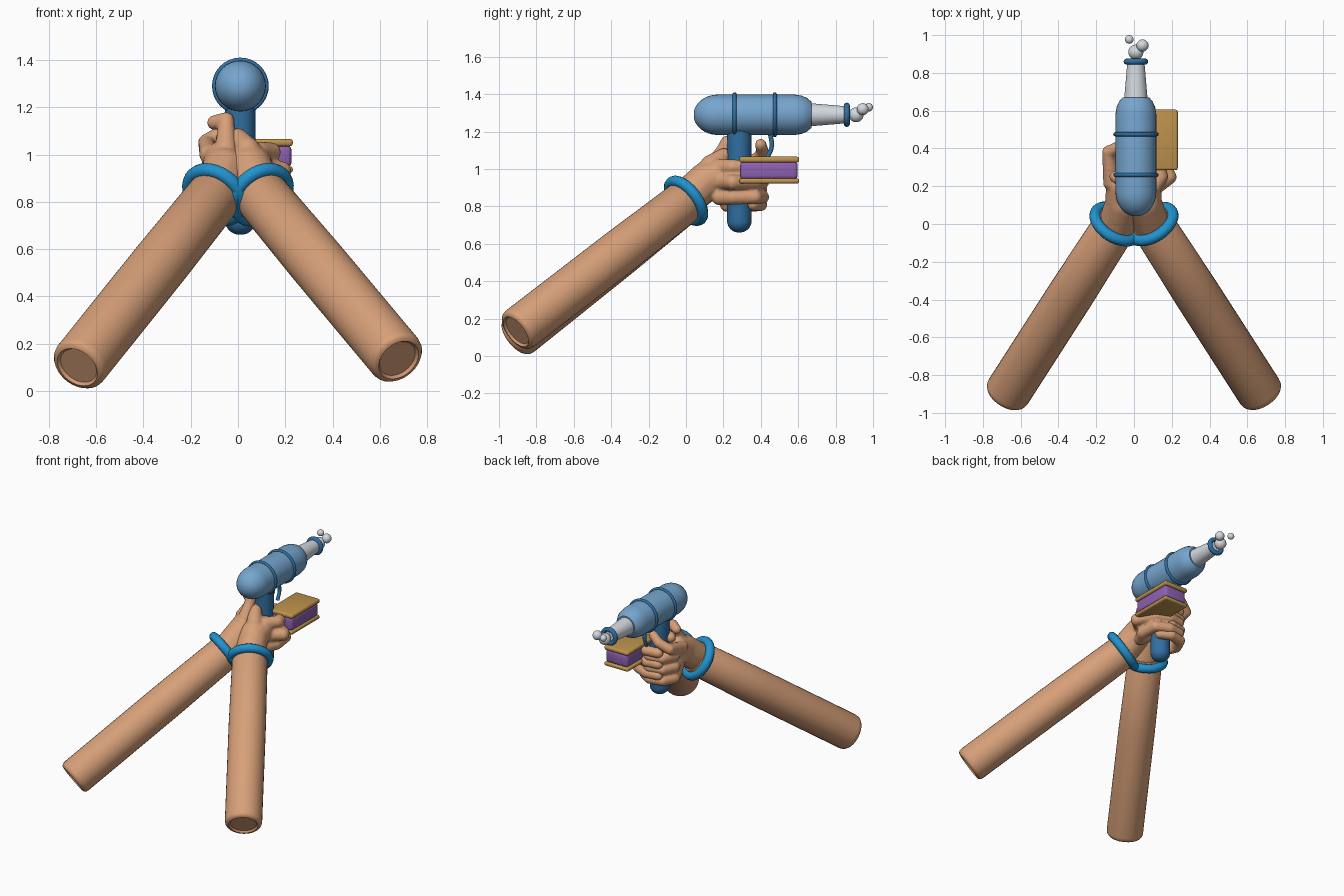
import bpy, bmesh, math
from mathutils import Vector

if bpy.data.objects.get("Cube"):
    bpy.data.objects.remove(bpy.data.objects["Cube"], do_unlink=True)


def material(name, rgb):
    m = bpy.data.materials.new(name)
    m.use_nodes = True
    m.diffuse_color = (*rgb, 1)
    m.node_tree.nodes["Principled BSDF"].inputs["Base Color"].default_value = (*rgb, 1)
    return m


SKIN = material("skin", (0.68, 0.35, 0.19))
BODY = material("light_blue", (0.18, 0.38, 0.62))
DARK = material("dark_blue", (0.03, 0.16, 0.36))
CUFF = material("bright_blue", (0.015, 0.29, 0.62))
PALE = material("pale_grey", (0.66, 0.70, 0.75))
GOLD = material("tan_cover", (0.52, 0.29, 0.075))
PURPLE = material("purple", (0.27, 0.12, 0.44))


def finish(name, bm, mat, angle=40):
    bmesh.ops.recalc_face_normals(bm, faces=bm.faces)
    mesh = bpy.data.meshes.new(name)
    bm.to_mesh(mesh)
    bm.free()
    ob = bpy.data.objects.new(name, mesh)
    bpy.context.collection.objects.link(ob)
    mesh.materials.append(mat)
    bpy.ops.object.select_all(action='DESELECT')
    ob.select_set(True)
    bpy.context.view_layer.objects.active = ob
    bpy.ops.object.shade_smooth_by_angle(angle=math.radians(angle))
    return ob


def lathe(name, profile, origin, axis, mat, closed=False, n=32):
    """Spin (radius, distance) points about an axis; ends are capped."""
    rot = Vector(axis).to_track_quat('Z', 'Y')
    bm = bmesh.new()
    rings = []
    for r, h in profile:
        turn = [2 * math.pi * i / n for i in range(n)]
        rings.append([bm.verts.new(Vector(origin) + rot @ Vector(
            (r * math.cos(a), r * math.sin(a), h))) for a in turn])
    pairs = list(zip(rings, rings[1:]))
    if closed:
        pairs.append((rings[-1], rings[0]))
    else:
        bm.faces.new(rings[0])
        bm.faces.new(rings[-1])
    for a, b in pairs:
        for i in range(n):
            j = (i + 1) % n
            bm.faces.new((a[i], a[j], b[j], b[i]))
    return finish(name, bm, mat)


def ring(name, origin, axis, major, minor, mat):
    steps = [2 * math.pi * i / 12 for i in range(12)]
    return lathe(name, [(major + minor * math.cos(a), minor * math.sin(a)) for a in steps],
                 origin, axis, mat, closed=True)


def dome(radius, length, steps=8):
    return [(radius * math.sin(t * math.pi / 2 / steps),
             length * (1 - math.cos(t * math.pi / 2 / steps)))
            for t in range(1, steps + 1)]


def ball(name, centre, radius, mat):
    bm = bmesh.new()
    bmesh.ops.create_uvsphere(bm, u_segments=20, v_segments=12, radius=radius)
    bmesh.ops.translate(bm, vec=centre, verts=bm.verts)
    return finish(name, bm, mat)


def box(name, lo, hi, mat, bevel):
    bm = bmesh.new()
    bmesh.ops.create_cube(bm, size=1)
    lo, hi = Vector(lo), Vector(hi)
    bmesh.ops.scale(bm, vec=hi - lo, verts=bm.verts)
    bmesh.ops.translate(bm, vec=(lo + hi) / 2, verts=bm.verts)
    bmesh.ops.bevel(bm, geom=bm.edges[:], offset=bevel, segments=3,
                    profile=0.5, affect='EDGES')
    return finish(name, bm, mat)


def blended(name, chains, mat):
    """Fuse chains of (x, y, z, radius) points into one soft mesh."""
    bm = bmesh.new()
    for chain in chains:
        pts = [Vector(p) for p in chain]
        for a, b in zip(pts, pts[1:]):
            for k in range(7):
                p = a.lerp(b, k / 6)
                made = bmesh.ops.create_uvsphere(bm, u_segments=14, v_segments=8, radius=p[3])
                bmesh.ops.translate(bm, vec=p.xyz, verts=made["verts"])
    ob = finish(name, bm, mat)
    remesh = ob.modifiers.new("fuse", 'REMESH')
    remesh.mode = 'VOXEL'
    remesh.voxel_size = 0.009
    remesh.use_smooth_shade = True
    soften = ob.modifiers.new("soften", 'SMOOTH')
    soften.factor = 0.5
    soften.iterations = 4
    return ob


# Forearms and wrist bands
for side, s, drop in (("right", -1, 0.0), ("left", 1, 0.03)):
    end = Vector((s * 0.68, -0.91, 0.10 + drop))
    wrist = Vector((s * 0.095, 0.0, 0.83))
    axis = wrist - end
    L = axis.length
    lathe(side + "_forearm",
          [(0.085, 0.012), (0.095, 0), (0.11, 0.004), (0.119, 0.016), (0.122, 0.035),
           (0.122, L * 0.6), (0.116, L), (0.10, L + 0.03)], end, axis, SKIN)
    ring(side + "_wrist_band", wrist, axis, 0.125, 0.03, CUFF)

# Right hand wrapped round the grip
right = [[(-0.09, 0.0, 0.84, 0.10), (-0.055, 0.11, 0.93, 0.10), (-0.075, 0.20, 0.98, 0.075)],
         [(-0.08, 0.2, 0.98, 0.07), (-0.07, 0.22, 0.86, 0.06)],
         [(-0.05, 0.15, 1.02, 0.05), (-0.05, 0.20, 1.10, 0.038), (-0.05, 0.22, 1.145, 0.035),
          (-0.10, 0.25, 1.135, 0.032)],
         [(-0.12, 0.22, 1.00, 0.045), (-0.135, 0.38, 1.05, 0.036), (-0.07, 0.41, 1.09, 0.034),
          (-0.02, 0.40, 1.13, 0.032)]]
for z in (0.81, 0.89, 0.97):
    right.append([(-0.08, 0.22, z, 0.04), (-0.115, 0.30, z, 0.04), (-0.08, 0.38, z, 0.037),
                  (0.01, 0.40, z, 0.036), (0.08, 0.36, z, 0.033)])
blended("right_hand", right, SKIN)

# Left hand overlapping from the other side
left = [[(0.09, 0.0, 0.84, 0.10), (0.05, 0.11, 0.94, 0.10), (0.075, 0.20, 0.98, 0.07)],
        [(0.08, 0.2, 0.98, 0.065), (0.07, 0.22, 0.87, 0.055)],
        [(0.04, 0.13, 1.02, 0.055), (0.0, 0.20, 1.07, 0.042), (-0.06, 0.26, 1.07, 0.035)]]
for z, out in ((0.85, 0.13), (0.93, 0.185), (1.01, 0.14)):
    left.append([(0.09, 0.18, z, 0.045), (out, 0.25, z, 0.042), (0.12, 0.37, z, 0.038),
                 (0.03, 0.41, z, 0.036), (-0.06, 0.40, z, 0.034)])
blended("left_hand", left, SKIN)

# Grip with rounded foot
grip = dome(0.065, 0.06) + [(0.065, 0.56)]
lathe("grip", grip, (0.01, 0.285, 0.66), (0, 0, 1), DARK)

# Tank, its bands and the nozzle
AX, AZ = 0.01, 1.29
FORWARD = (0, 1, 0)
lathe("tank", dome(0.108, 0.13) + [(0.108, 0.54), (0.102, 0.58), (0.088, 0.61), (0.07, 0.63)],
      (AX, 0.04, AZ), FORWARD, BODY)
for i, y in enumerate((0.26, 0.475)):
    ring("tank_band_%d" % (i + 1), (AX, y, AZ), FORWARD, 0.109, 0.011, DARK)
lathe("nozzle", [(0.062, 0), (0.045, 0.2)], (AX, 0.66, AZ), FORWARD, PALE)
ring("nozzle_ring", (AX, 0.86, AZ), FORWARD, 0.049, 0.016, DARK)

# Droplets leaving the nozzle
for i, (x, y, z, r) in enumerate(((0.01, 0.91, 1.29, 0.04), (0.045, 0.945, 1.32, 0.032),
                                  (-0.025, 0.977, 1.33, 0.023))):
    ball("droplet_%d" % (i + 1), (x, y, z), r, PALE)

# Trigger
curve = bpy.data.curves.new("trigger", 'CURVE')
curve.dimensions = '3D'
curve.bevel_depth = 0.012
curve.use_fill_caps = True
path = curve.splines.new('BEZIER')
path.bezier_points.add(2)
for p, co in zip(path.bezier_points, ((AX, 0.45, 1.19), (AX, 0.458, 1.12), (AX, 0.435, 1.06))):
    p.co = co
    p.handle_left_type = p.handle_right_type = 'AUTO'
curve.materials.append(DARK)
bpy.context.collection.objects.link(bpy.data.objects.new("trigger", curve))

# Book: two covers round a block of pages
box("book_top_cover", (0.04, 0.285, 1.035), (0.232, 0.605, 1.066), GOLD, 0.012)
box("book_bottom_cover", (0.04, 0.285, 0.922), (0.232, 0.605, 0.95), GOLD, 0.012)
box("book_pages", (0.05, 0.29, 0.945), (0.226, 0.597, 1.04), PURPLE, 0.02)
